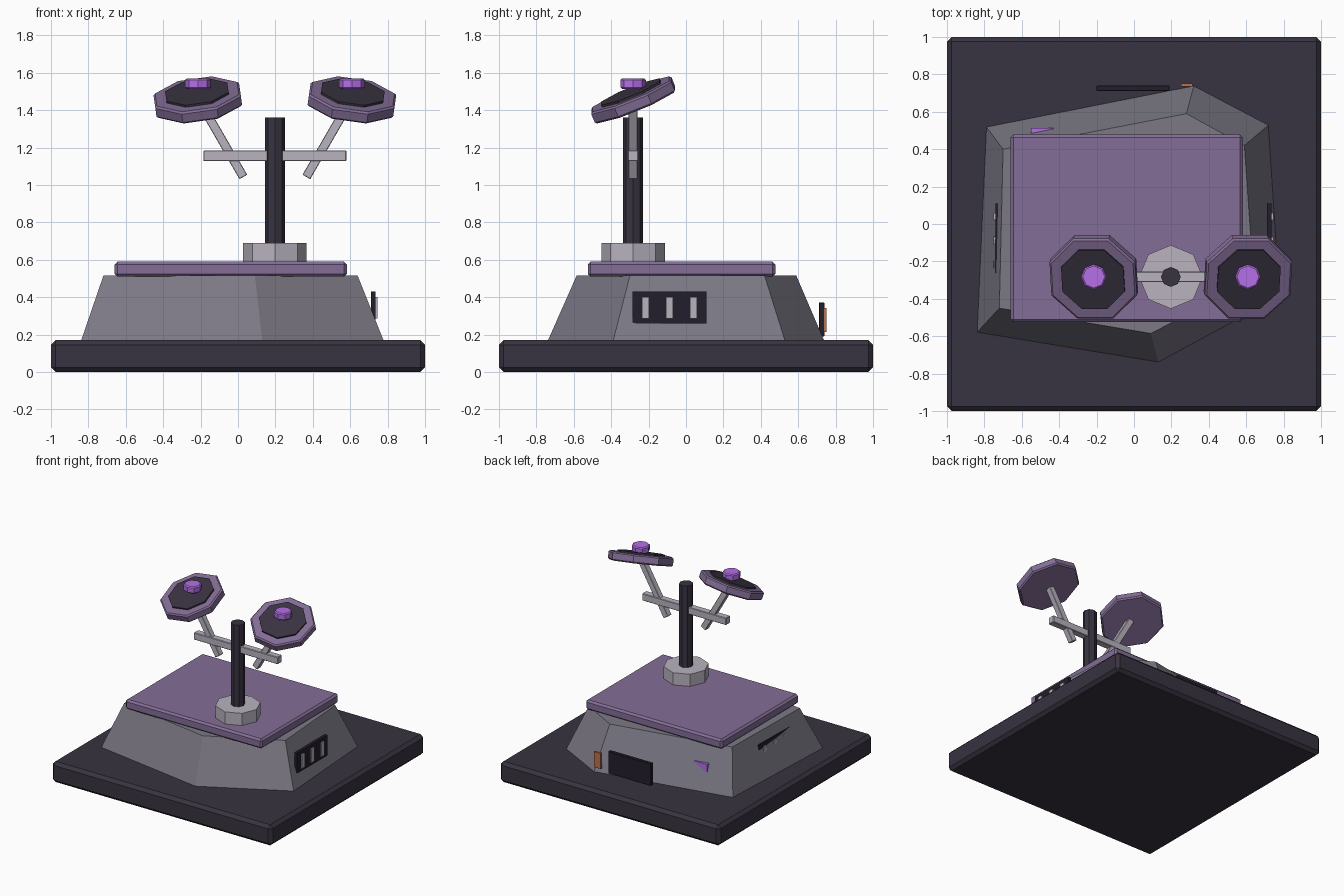
import bpy, bmesh
from math import radians, pi

if "Cube" in bpy.data.objects:
    bpy.data.objects.remove(bpy.data.objects["Cube"])

def material(name, rgb):
    m = bpy.data.materials.new(name)
    m.diffuse_color = (*rgb, 1)
    m.use_nodes = True
    m.node_tree.nodes["Principled BSDF"].inputs["Base Color"].default_value = m.diffuse_color
    return m

DARK = material("dark", (0.04, 0.033, 0.052))
BLACK = material("black", (0.016, 0.013, 0.025))
STONE = material("stone", (0.2, 0.19, 0.235))
PURPLE = material("purple", (0.23, 0.155, 0.31))
LIGHT = material("light", (0.48, 0.45, 0.52))
GLOW = material("glow", (0.46, 0.16, 0.8))
ORANGE = material("orange", (0.5, 0.17, 0.07))

def finish(ob, name, mat, bevel, segments=1):
    ob.name = name
    ob.data.materials.append(mat)
    if bevel:
        mod = ob.modifiers.new("bevel", 'BEVEL')
        mod.width, mod.segments = bevel, segments
        mod.limit_method, mod.angle_limit = 'ANGLE', radians(60)
    return ob

def box(name, lo, hi, mat, bevel=0, rot=(0, 0, 0)):
    bpy.ops.mesh.primitive_cube_add(size=1, location=[(a + b) / 2 for a, b in zip(lo, hi)], rotation=rot)
    ob = bpy.context.object
    ob.scale = [b - a for a, b in zip(lo, hi)]
    bpy.ops.object.transform_apply(location=False, rotation=False, scale=True)
    return finish(ob, name, mat, bevel)

def prism(name, loc, r, h, mat, bevel=0, sides=8, rot=(0, 0, 0), turn=0, segments=1):
    bm = bmesh.new()
    bmesh.ops.create_cone(bm, cap_ends=True, segments=sides, radius1=r, radius2=r, depth=h)
    for v in bm.verts:
        x, y = v.co.x, v.co.y
        v.co.xy = _rot(x, y, turn)
    me = bpy.data.meshes.new(name)
    bm.to_mesh(me)
    bm.free()
    ob = bpy.data.objects.new(name, me)
    ob.location, ob.rotation_euler = loc, rot
    bpy.context.collection.objects.link(ob)
    return finish(ob, name, mat, bevel, segments)

def _rot(x, y, a):
    from math import cos, sin
    return x * cos(a) - y * sin(a), x * sin(a) + y * cos(a)

# Ground slab
box("ground_slab", (-1, -1, 0), (1, 1, 0.17), DARK, 0.025)

# Irregular six-sided tapered building
low = [(0.32, 0.74), (-0.79, 0.52), (-0.84, -0.58), (0.13, -0.74), (0.78, -0.39), (0.72, 0.53)]
high = [(0.28, 0.59), (-0.70, 0.40), (-0.72, -0.45), (0.09, -0.585), (0.64, -0.30), (0.59, 0.42)]
bm = bmesh.new()
a = [bm.verts.new((x, y, 0.165)) for x, y in low]
b = [bm.verts.new((x, y, 0.515)) for x, y in high]
bm.faces.new(a[::-1])
bm.faces.new(b)
for i in range(6):
    j = (i + 1) % 6
    bm.faces.new((a[i], a[j], b[j], b[i]))
me = bpy.data.meshes.new("building")
bm.to_mesh(me)
bm.free()
building = bpy.data.objects.new("building", me)
bpy.context.collection.objects.link(building)
finish(building, "building", STONE, 0)

# Roof plate
box("roof_plate", (-0.66, -0.525, 0.51), (0.582, 0.478, 0.59), PURPLE, 0.015)

# Mast with foot and crossbar
CX, CY = 0.197, -0.283
prism("mast_foot", (CX, CY, 0.64), 0.17, 0.1, LIGHT)
prism("mast", (CX, CY, 1.02), 0.053, 0.68, DARK)
box("crossbar", (CX - 0.382, CY - 0.028, 1.127), (CX + 0.382, CY + 0.028, 1.185), LIGHT, 0.004)

# Paired arms, dishes and receivers
for s, side in ((-1, "left"), (1, "right")):
    ax, az = CX + s * 0.281, 1.238
    box(side + "_arm", (ax - 0.024, CY - 0.024, az - 0.225), (ax + 0.024, CY + 0.024, az + 0.225),
        LIGHT, 0.003, (0, s * radians(30), 0))
    tilt = (radians(22), s * radians(8), 0)
    dx = CX + s * 0.412
    prism(side + "_dish", (dx, CY, 1.455), 0.25, 0.068, PURPLE, 0.01, rot=tilt, turn=pi / 8)
    prism(side + "_dish_inset", (dx + s * 0.003, CY - 0.008, 1.483), 0.182, 0.034, DARK, rot=tilt, turn=pi / 8)
    prism(side + "_receiver", (dx, CY, 1.542), 0.068, 0.056, GLOW, 0.008)

# Side vents, the left one mostly sunk into the wall
for x, s, side in ((0.735, 1, "right"), (-0.741, -1, "left")):
    xs = sorted((x, x - s * 0.024))
    box(side + "_vent", (xs[0], -0.285, 0.26), (xs[1], 0.11, 0.43), BLACK)
    xs = sorted((x - s * 0.01, x + s * 0.01))
    for i, y in enumerate((-0.216, -0.088, 0.04)):
        box(f"{side}_vent_bar_{i + 1}", (xs[0], y - 0.019, 0.285), (xs[1], y + 0.019, 0.4), LIGHT)

# Back door, door panel and window
box("back_door", (-0.2, 0.71, 0.19), (0.19, 0.74, 0.372), BLACK, 0.003)
box("door_panel", (0.25, 0.735, 0.215), (0.312, 0.752, 0.342), ORANGE)
box("back_window", (-0.55, 0.485, 0.31), (-0.43, 0.513, 0.375), GLOW)
